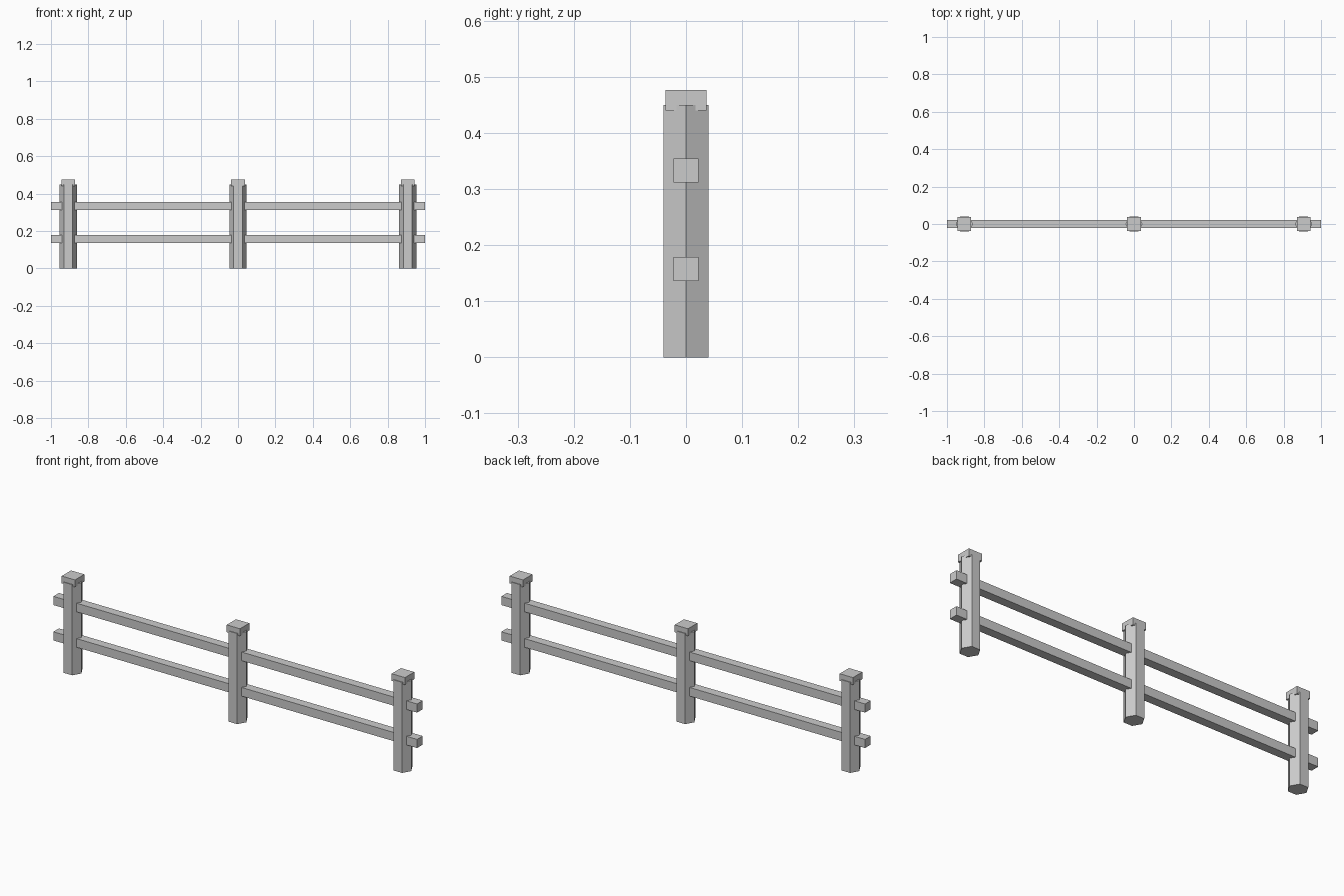
import bpy, math

if "Cube" in bpy.data.objects:
    bpy.data.objects.remove(bpy.data.objects["Cube"])

def box(name, center, size):
    bpy.ops.mesh.primitive_cube_add(size=1, location=center)
    ob = bpy.context.object
    ob.name = name
    ob.scale = size
    bpy.ops.object.transform_apply(location=False, rotation=False, scale=True)
    return ob

# Hexagonal posts, each with a square cap
POST_H, POST_R = 0.45, 0.0462
for side, x in (("left", -0.907), ("middle", 0.0), ("right", 0.907)):
    bpy.ops.mesh.primitive_cylinder_add(vertices=6, radius=POST_R, depth=POST_H,
                                        location=(x, 0, POST_H / 2),
                                        rotation=(0, 0, math.radians(30)))
    bpy.context.object.name = side + "_post"
    box(side + "_post_cap", (x, 0, 0.458), (0.073, 0.073, 0.036))

# Two long rails running through the posts
for level, z in (("lower", 0.157), ("upper", 0.333)):
    box(level + "_rail", (0, 0, z), (2.0, 0.044, 0.043))
